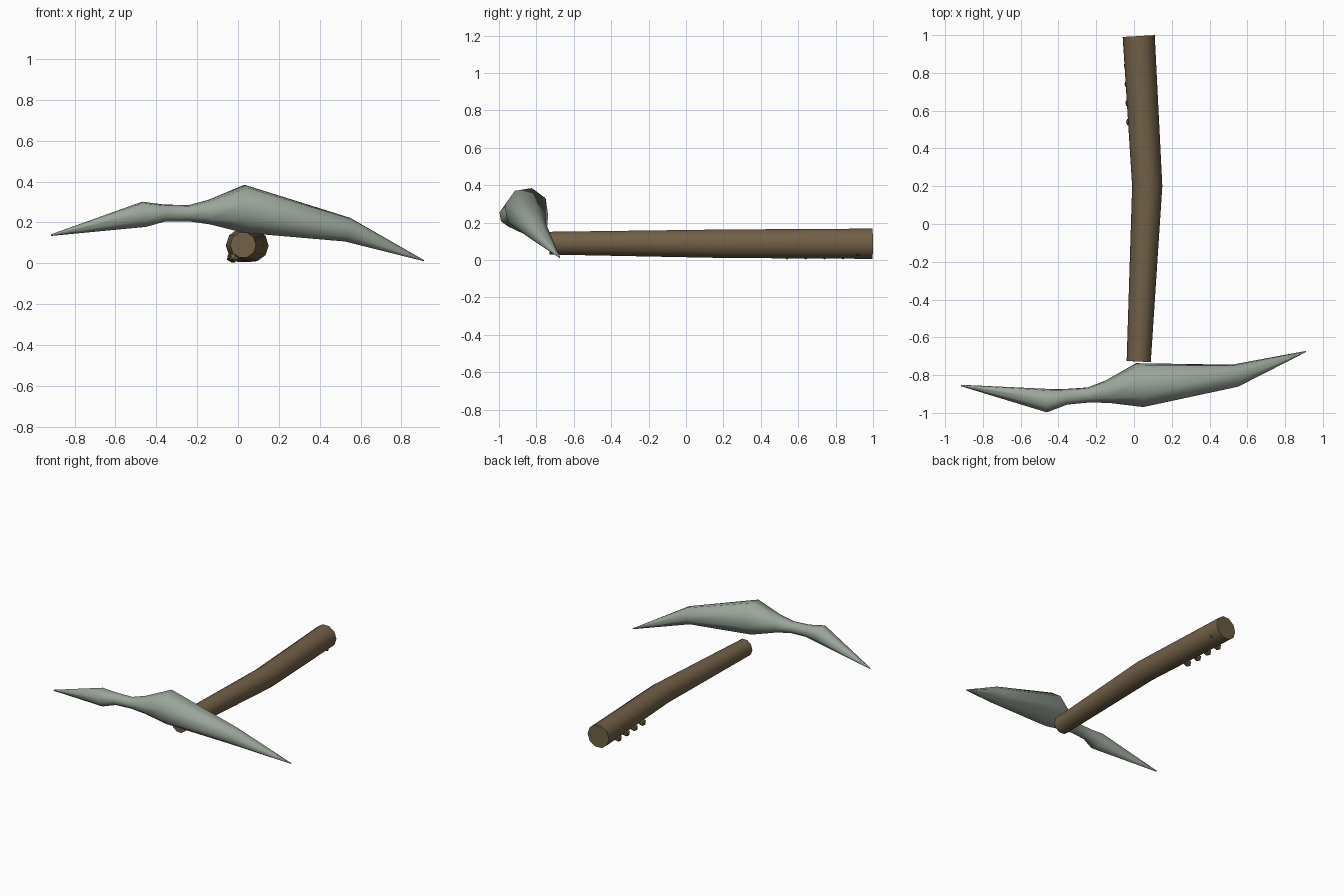
import bpy, bmesh, math
from mathutils import Vector

if "Cube" in bpy.data.objects:
    bpy.data.objects.remove(bpy.data.objects["Cube"])


def material(name, colour):
    m = bpy.data.materials.new(name)
    m.diffuse_color = (*colour, 1)
    m.use_nodes = True
    m.node_tree.nodes["Principled BSDF"].inputs["Base Color"].default_value = m.diffuse_color
    return m


wood = material("brown wood", (0.165, 0.117, 0.062))
stone = material("grey green stone", (0.32, 0.375, 0.32))


def finish(bm, name, mat, angle):
    bmesh.ops.recalc_face_normals(bm, faces=bm.faces)
    mesh = bpy.data.meshes.new(name)
    bm.to_mesh(mesh)
    bm.free()
    ob = bpy.data.objects.new(name, mesh)
    bpy.context.collection.objects.link(ob)
    mesh.materials.append(mat)
    bpy.ops.object.select_all(action='DESELECT')
    ob.select_set(True)
    bpy.context.view_layer.objects.active = ob
    bpy.ops.object.shade_smooth_by_angle(angle=math.radians(angle))
    return ob


def loft(name, path, sides, mat, phase=0.0):
    """Skin rings of (x, y, z, radius), each square to the path."""
    bm = bmesh.new()
    pts = [Vector(p[:3]) for p in path]
    rings = []
    for i, p in enumerate(pts):
        a = (p - pts[i - 1]).normalized() if i else Vector()
        b = (pts[i + 1] - p).normalized() if i < len(pts) - 1 else Vector()
        t = (a + b).normalized()
        side = t.cross(Vector((0, 0, 1))).normalized()
        up = side.cross(t)
        ring = []
        for k in range(sides):
            ang = math.tau * (k + phase) / sides
            ring.append(bm.verts.new(p + path[i][3] * (side * math.cos(ang) + up * math.sin(ang))))
        rings.append(ring)
    for r, s in zip(rings, rings[1:]):
        for k in range(sides):
            n = (k + 1) % sides
            bm.faces.new((r[k], r[n], s[n], s[k]))
    bm.faces.new(rings[0])
    bm.faces.new(rings[-1])
    return finish(bm, name, mat, 50)


# Bent handle
loft("handle", [(0.025, -0.728, 0.09, 0.064), (0.07, 0.2, 0.087, 0.08),
                (0.025, 0.995, 0.087, 0.085)], 10, wood)

# Pick head: two tapering points with a pinched waist left of the middle
loft("pick_head", [(-0.915, -0.855, 0.138, 0.004), (-0.46, -0.935, 0.24, 0.064),
                   (-0.36, -0.915, 0.246, 0.043), (-0.24, -0.905, 0.245, 0.041),
                   (-0.14, -0.888, 0.25, 0.062), (0.03, -0.853, 0.267, 0.121),
                   (0.535, -0.803, 0.165, 0.062), (0.91, -0.675, 0.013, 0.003)],
     8, stone, 0.3)


# Finger bumps along the lower left of the grip, and a small peg on the right
def bump(name, loc, radius):
    bm = bmesh.new()
    bmesh.ops.create_icosphere(bm, subdivisions=1, radius=radius)
    bmesh.ops.translate(bm, verts=bm.verts, vec=loc)
    finish(bm, name, wood, 30)


for i in range(4):
    bump(f"grip_bump_{i + 1}", (-0.018 - 0.004 * i, 0.54 + 0.1 * i, 0.03), 0.027)
bump("peg", (0.09, 0.92, 0.03), 0.01)
